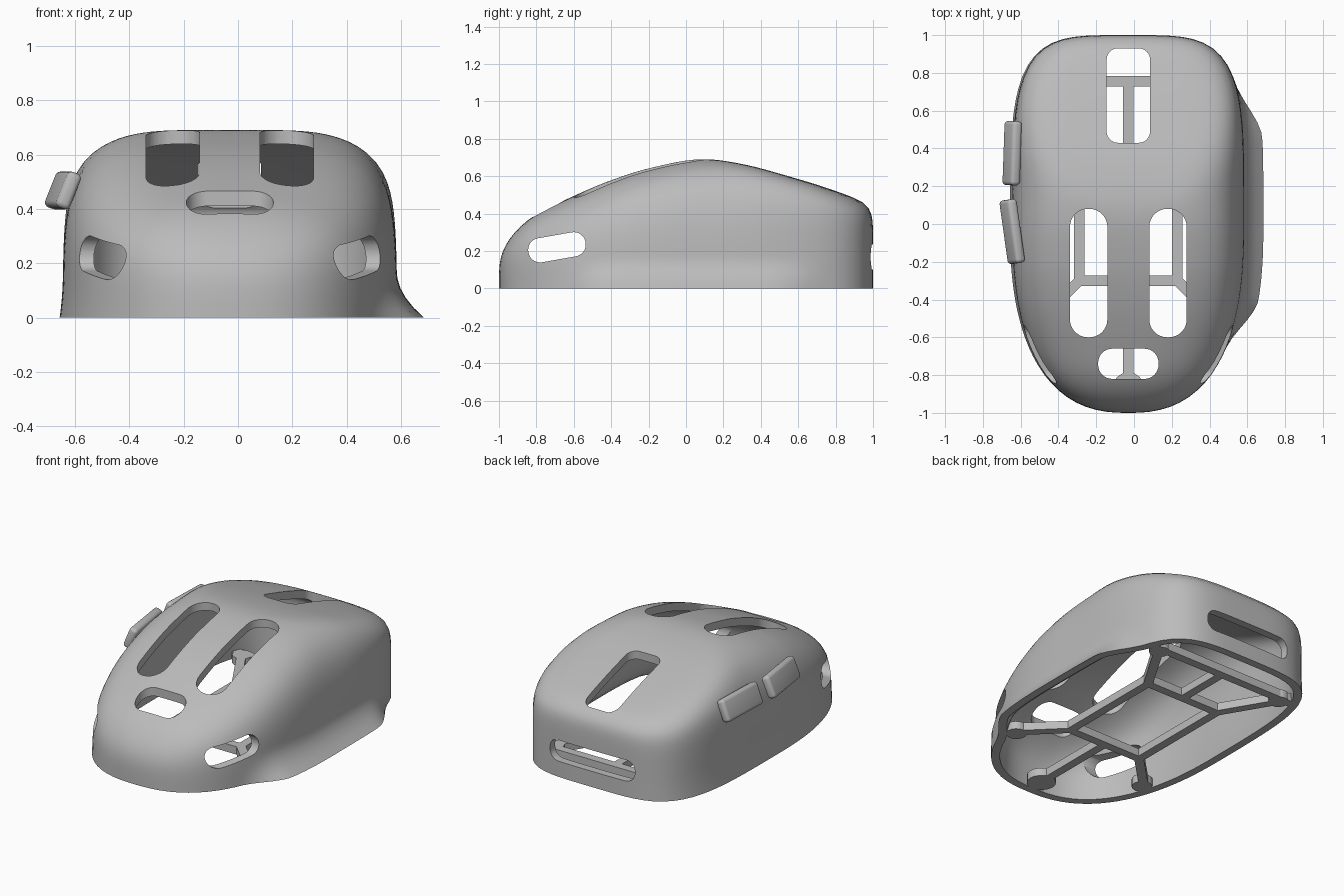
import bpy, bmesh, math
from mathutils import Matrix, Vector

if "Cube" in bpy.data.objects:
    bpy.data.objects.remove(bpy.data.objects["Cube"], do_unlink=True)

grey = bpy.data.materials.new("matte_grey")
grey.use_nodes = True
COLOR = (0.5, 0.5, 0.5, 1)
grey.diffuse_color = COLOR
grey.node_tree.nodes["Principled BSDF"].inputs["Base Color"].default_value = COLOR

CX, HALF, WALL = -0.03, 0.615, 0.05
CROWN = [(-1, .36), (-.85, .435), (-.65, .495), (-.4, .582), (-.2, .642),
         (.07, .69), (.3, .665), (.6, .585), (.85, .51), (1, .475)]


def finish(bm, name, angle=35):
    bmesh.ops.recalc_face_normals(bm, faces=bm.faces[:])
    mesh = bpy.data.meshes.new(name)
    bm.to_mesh(mesh)
    bm.free()
    mesh.materials.append(grey)
    ob = bpy.data.objects.new(name, mesh)
    bpy.context.collection.objects.link(ob)
    smooth(ob, angle)
    return ob


def smooth(ob, angle=35):
    bpy.ops.object.select_all(action='DESELECT')
    ob.select_set(True)
    bpy.context.view_layer.objects.active = ob
    bpy.ops.object.shade_smooth_by_angle(angle=math.radians(angle))


def crown(y):
    """Smooth ridge height along the body."""
    y = max(-1, min(1, y))
    last = len(CROWN) - 1
    i = next(k for k in range(last) if y <= CROWN[k + 1][0])

    def slope(k):
        a, b = CROWN[max(k - 1, 0)], CROWN[min(k + 1, last)]
        return (b[1] - a[1]) / (b[0] - a[0])
    (x0, p0), (x1, p1) = CROWN[i], CROWN[i + 1]
    w = x1 - x0
    t = (y - x0) / w
    return (p0 * (1 + 2 * t) * (1 - t) ** 2 + p1 * t * t * (3 - 2 * t)
            + w * slope(i) * t * (1 - t) ** 2 + w * slope(i + 1) * t * t * (t - 1))


def step(a, b, v):
    t = max(0, min(1, (v - a) / (b - a)))
    return t * t * (3 - 2 * t)


def body_point(theta, r, h):
    """Point on the body: r is the plan scale, h the height fraction."""
    c, s = math.cos(theta), math.sin(theta)
    n = 4.2 if s > 0 else 2.5
    rho = ((abs(c) / HALF) ** n + abs(s) ** n) ** (-1 / n)
    x, y = r * rho * c, r * rho * s
    z = h * crown(y)
    low = max(0, 1 - z / 0.17) ** 2
    if c > 0:   # thumb-rest skirt on one side
        x += 0.1 * low * step(-.66, -.4, y) * (1 - step(.45, .75, y)) * min(1, c * 4)
    else:
        x += 0.012 * low * c
    return Vector((x + CX, y, z))


# Body shell: outer skin, inner skin and flat rim
SEG, SIDE, TOP = 112, 16, 18
bm = bmesh.new()
rows = []
for k in range(SIDE + TOP):
    row = []
    for j in range(SEG):
        theta = 2 * math.pi * j / SEG
        n = 4 + 8 * max(0, math.sin(theta)) ** 3
        diag = 2 ** (-1 / n)
        if k <= SIDE:
            h = diag * k / SIDE
            r = (1 - h ** n) ** (1 / n)
        else:
            r = diag * (1 - (k - SIDE) / TOP)
            h = (1 - r ** n) ** (1 / n)
        row.append(bm.verts.new(body_point(theta, r, h)))
    rows.append(row)
tip = bm.verts.new((CX, 0, crown(0)))


def skin(rows, tip):
    for a, b in zip(rows, rows[1:]):
        for j in range(SEG):
            k = (j + 1) % SEG
            bm.faces.new((a[j], a[k], b[k], b[j]))
    for j in range(SEG):
        bm.faces.new((rows[-1][j], rows[-1][(j + 1) % SEG], tip))


skin(rows, tip)
bm.normal_update()


def inward(v):
    n = v.normal.copy()
    n.z *= min(1, v.co.z / 0.2)     # keep the rim level
    return bm.verts.new(v.co - n.normalized() * WALL)


inner = [[inward(v) for v in row] for row in rows]
skin(inner, inward(tip))
for j in range(SEG):
    k = (j + 1) % SEG
    bm.faces.new((rows[0][j], rows[0][k], inner[0][k], inner[0][j]))
shell = finish(bm, "body_shell")

# Rounded slot cutters
cut = bmesh.new()


def slot(width, height, radius, depth, matrix):
    ring = []
    for q, (sx, sy) in enumerate([(1, 1), (-1, 1), (-1, -1), (1, -1)]):
        for i in range(9):
            a = (q + i / 8.001) * math.pi / 2
            ring.append((sx * (width / 2 - radius) + radius * math.cos(a),
                         sy * (height / 2 - radius) + radius * math.sin(a)))
    lo, hi = [[cut.verts.new(matrix @ Vector((x, y, z))) for x, y in ring]
              for z in (-depth / 2, depth / 2)]
    cut.faces.new(lo)
    cut.faces.new(hi)
    for i in range(len(ring)):
        k = (i + 1) % len(ring)
        cut.faces.new((lo[i], lo[k], hi[k], hi[i]))


def at(x, y, z):
    return Matrix.Translation((x, y, z))


for side in (-1, 1):
    slot(.198, .68, .095, .8, at(CX + side * .21, -.26, .65))       # twin top slots
slot(.23, .5, .06, .8, at(CX, .68, .65))                            # rear top slot
slot(.32, .16, .075, .8, at(CX, -.74, .65))                         # front top slot
tilt = Matrix.Rotation(math.radians(10), 4, 'X')
across = tilt @ Matrix(((0, 0, 1, 0), (1, 0, 0, 0), (0, 1, 0, 0), (0, 0, 0, 1)))
slot(.31, .13, .063, 2, at(0, -.69, .22) @ across)                  # side slots
slot(.6, .135, .06, .4, at(CX, 1, .168) @ Matrix.Rotation(math.pi / 2, 4, 'X'))
cutter = finish(cut, "slot_cutter")
cutter.hide_render = True

mod = shell.modifiers.new("slots", 'BOOLEAN')
mod.operation, mod.solver, mod.object = 'DIFFERENCE', 'EXACT', cutter
bpy.context.view_layer.objects.active = shell
bpy.ops.object.modifier_apply(modifier=mod.name)
bpy.data.objects.remove(cutter, do_unlink=True)
smooth(shell)

# Underside frame: flat ribs with round bosses
DEPTH = 0.05


def rib(name, a, b, width=.055):
    a, b = Vector(a), Vector(b)
    d = b - a
    bm = bmesh.new()
    bmesh.ops.create_cube(bm, size=1, matrix=(
        at(CX + (a.x + b.x) / 2, (a.y + b.y) / 2, DEPTH / 2)
        @ Matrix.Rotation(math.atan2(d.y, d.x), 4, 'Z')
        @ Matrix.Diagonal((d.length + width * .5, width, DEPTH, 1))))
    finish(bm, name)


def boss(name, x, y, radius):
    bm = bmesh.new()
    bmesh.ops.create_cone(bm, cap_ends=True, segments=16, radius1=radius, radius2=radius,
                          depth=DEPTH, matrix=at(CX + x, y, DEPTH / 2))
    finish(bm, name)


rib("rear_cross_rib", (-.53, .755), (.53, .755))
rib("rear_centre_rib", (0, .4), (0, .755))
rib("middle_cross_rib", (-.26, .4), (.26, .4))
rib("front_cross_rib", (-.26, -.3), (.26, -.3))
rib("front_centre_rib", (0, -.3), (0, -.88))
boss("front_boss", 0, -.87, .085)
for side, word in ((-1, "right"), (1, "left")):
    rib(word + "_long_rib", (side * .26, -.3), (side * .26, .4))
    rib(word + "_front_diagonal", (side * .26, -.3), (side * .49, -.53))
    rib(word + "_rear_diagonal", (side * .26, .4), (side * .45, .72))
    boss(word + "_front_boss", side * .475, -.53, .06)
    boss(word + "_rear_boss", side * .45, .73, .06)

# Side buttons
for name, y, x, turn in (("rear_side_button", .375, -.645, -2),
                         ("front_side_button", -.04, -.645, 8)):
    bm = bmesh.new()
    bmesh.ops.create_cube(bm, size=1, matrix=Matrix.Diagonal((.055, .34, .14, 1)))
    bmesh.ops.bevel(bm, geom=bm.edges[:], offset=.02, segments=4, profile=.5, affect='EDGES')
    bm.transform(at(x, y, .468) @ Matrix.Rotation(math.radians(turn), 4, 'Z')
                 @ Matrix.Rotation(math.radians(22), 4, 'Y'))
    finish(bm, name, 60)
